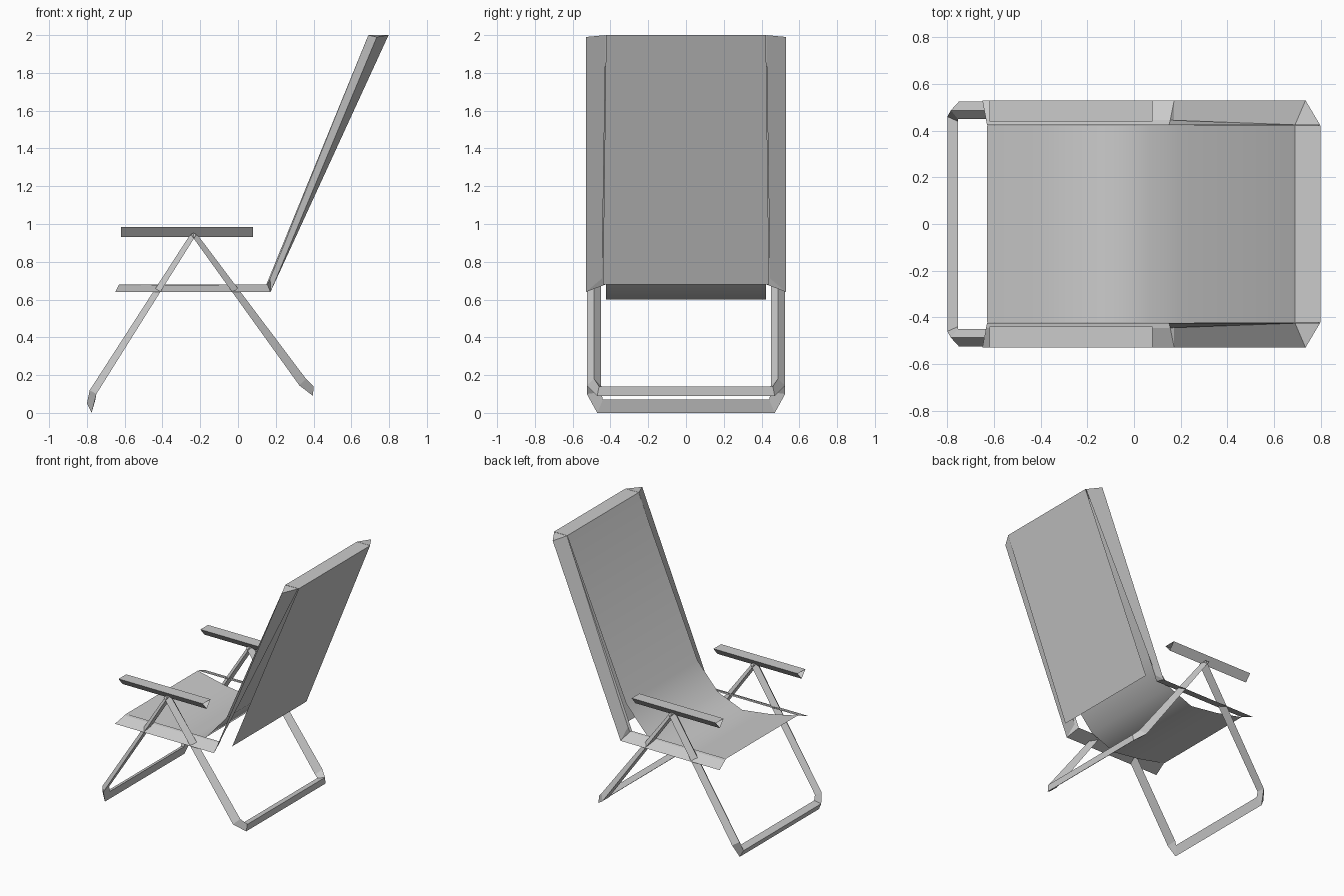
import bpy, bmesh
from math import radians

if "Cube" in bpy.data.objects:
    bpy.data.objects.remove(bpy.data.objects["Cube"])


def loft(name, rings, caps=True, closed=True):
    """Skin a list of equal-length cross-sections."""
    bm = bmesh.new()
    vs = [[bm.verts.new(p) for p in ring] for ring in rings]
    n = len(rings[0])
    for a, b in zip(vs, vs[1:]):
        for i in range(n if closed else n - 1):
            j = (i + 1) % n
            bm.faces.new((a[i], a[j], b[j], b[i]))
    if caps:
        bm.faces.new(vs[0])
        bm.faces.new(vs[-1])
    bmesh.ops.recalc_face_normals(bm, faces=bm.faces)
    mesh = bpy.data.meshes.new(name)
    bm.to_mesh(mesh)
    bm.free()
    ob = bpy.data.objects.new(name, mesh)
    bpy.context.collection.objects.link(ob)
    return ob


def flip(rings):
    return [[(x, -y, z) for x, y, z in r] for r in rings]


# U-shaped legs: half of each frame, then mirrored across y
front = [
    [(-.22, .525, .945), (-.22, .45, .945), (-.245, .487, .957)],
    [(-.75, .525, .10), (-.755, .45, .11), (-.785, .487, .12)],
    [(-.775, .47, 0), (-.755, .44, .07), (-.80, .46, .05)],
]
back = [
    [(-.25, .525, .945), (-.25, .45, .945), (-.225, .487, .957)],
    [(.325, .525, .145), (.325, .45, .145), (.36, .487, .18)],
    [(.397, .47, .09), (.35, .44, .13), (.40, .46, .14)],
]
for name, half in (("front_legs", front), ("back_legs", back)):
    loft(name, half + flip(half)[::-1])

# side rails running along the seat and up the back
rail = [
    [(-.63, .425, .68), (-.65, .53, .64), (-.63, .445, .675)],
    [(.15, .425, .68), (.172, .53, .64), (.155, .445, .68)],
    [(.69, .425, 2.0), (.735, .53, 1.99), (.797, .425, 2.0)],
]
# armrests: three-sided, open ended
arm = [[(x, .44, .985), (x, .53, .985), (x, .485, .93)] for x in (-.62, .08)]
for side, f in (("left", flip), ("right", lambda r: r)):
    loft(side + "_rail", f(rail))
    loft(side + "_armrest", f(arm), caps=False)

# fabric sling: sagging seat, backrest, over the top and down the rear
path = [(-.63, .68, .423), (-.40, .63, .423), (-.17, .60, .423), (.03, .68, .423),
        (.20, .87, .423), (.69, 2.0, .423), (.80, 2.0, .423), (.26, .68, .44)]
fabric = loft("fabric", [[(x, -y, z), (x, y, z)] for x, z, y in path],
              caps=False, closed=False)
bpy.context.view_layer.objects.active = fabric
fabric.select_set(True)
bpy.ops.object.shade_smooth_by_angle(angle=radians(45))
